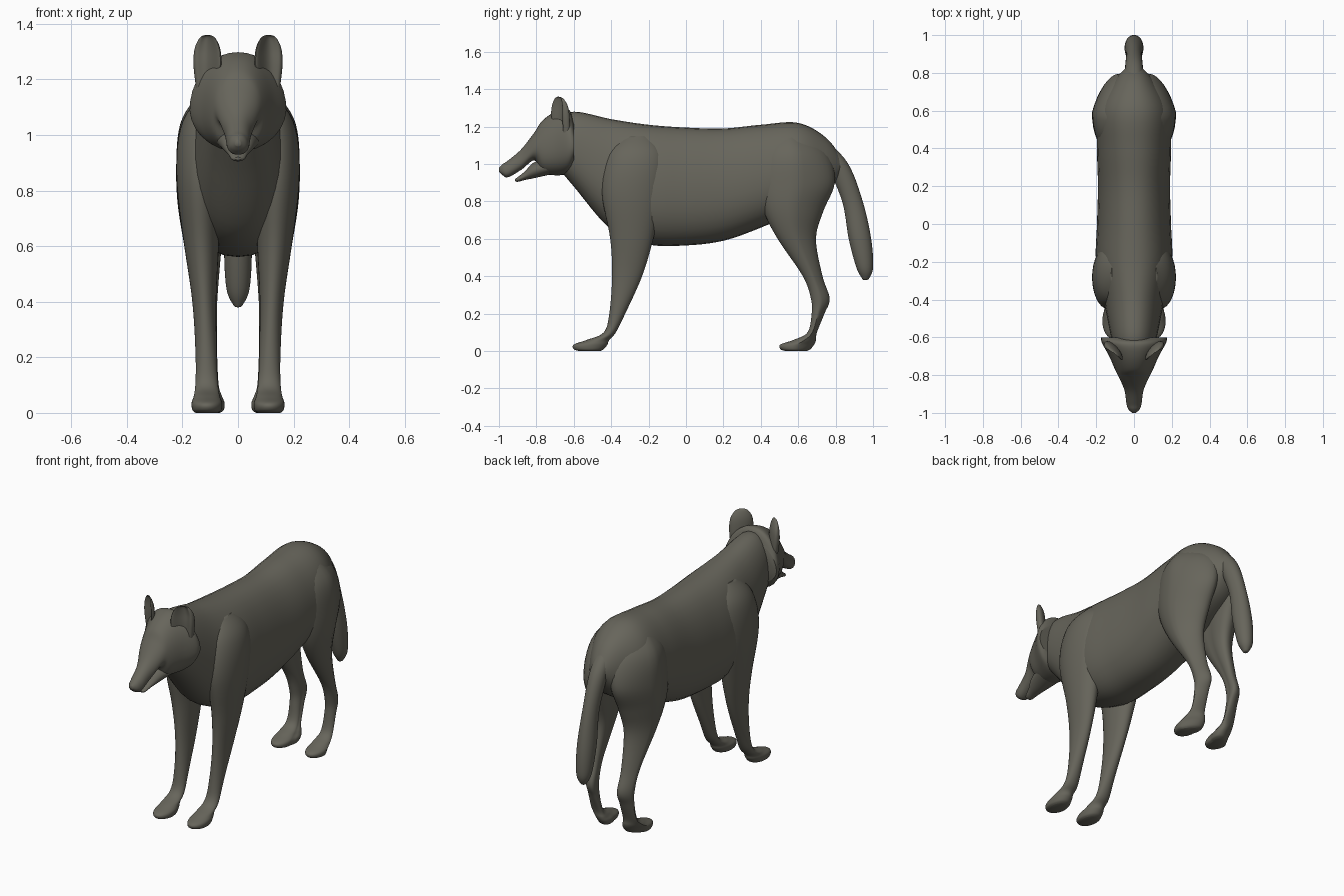
import bpy
import bmesh
from math import sin, cos, pi, copysign
from mathutils import Vector

default_cube = bpy.data.objects.get("Cube")
if default_cube:
    bpy.data.objects.remove(default_cube, do_unlink=True)

# One flat colour for the whole coat
coat = bpy.data.materials.new("grey_olive_coat")
coat.use_nodes = True
coat_colour = (0.135, 0.13, 0.105, 1)
coat.diffuse_color = coat_colour
coat.node_tree.nodes["Principled BSDF"].inputs["Base Color"].default_value = coat_colour

SIDES = {"left": 1, "right": -1}
SEGMENTS = 32
STEPS = 6


def smooth_rows(rows):
    """Spline through the cross-section rows so that the outline flows."""
    points = [Vector(row) for row in rows]
    padded = [points[0], *points, points[-1]]
    result = []
    for before, start, end, after in zip(padded, padded[1:], padded[2:], padded[3:]):
        leaving = (end - before) / 2
        arriving = (after - start) / 2
        for step in range(STEPS):
            t = step / STEPS
            blend = t * t * (3 - 2 * t)
            result.append(start.lerp(end, blend)
                          + leaving * (t * (1 - t) * (1 - t))
                          - arriving * (t * t * (1 - t)))
    result.append(points[-1])
    return result


def on_centreline(position):
    return 0


def leg_centre(position):
    """Legs spread slightly upward, then lean in toward the spine."""
    return 0.112 + 0.06 * position ** 2 - 0.05 * position ** 6


def ear_centre(position):
    return 0.11


def flat_ring(u, v, half):
    return 0


def ear_cup(u, v, half):
    """Hollow the front of the ear and sweep its outer edge back."""
    hollow = half * (1 - u * u) * max(-v, 0)
    return hollow + half * u * 0.7


def build_part(name, bm):
    """Turn the skinned rings into a smooth shaded object."""
    bmesh.ops.recalc_face_normals(bm, faces=bm.faces)
    mesh = bpy.data.meshes.new(name)
    bm.to_mesh(mesh)
    bm.free()
    mesh.materials.append(coat)
    part = bpy.data.objects.new(name, mesh)
    bpy.context.collection.objects.link(part)
    bpy.ops.object.select_all(action="DESELECT")
    part.select_set(True)
    bpy.context.view_layer.objects.active = part
    bpy.ops.object.shade_smooth_by_angle(angle=pi / 4)


def loft(name, axis, rows, side=1, power=2, taper=0, lean=0,
         centre=on_centreline, shape=flat_ring):
    """Skin oval rings. Each row: position on axis, low edge, high edge and
    half width. The low and high edges lie along z for a loft on y, and
    along y for a loft on z. Taper narrows the high edge, and lean pulls
    it toward the centreline."""
    bm = bmesh.new()
    rings = []
    for position, low, high, half in smooth_rows(rows):
        ring = []
        for i in range(SEGMENTS):
            angle = 2 * pi * i / SEGMENTS
            u = copysign(abs(cos(angle)) ** (2 / power), cos(angle))
            v = copysign(abs(sin(angle)) ** (2 / power), sin(angle))
            outward = u * (1 - taper * v) - lean * max(v, 0)
            x = side * (centre(position) + half * outward)
            across = (low + high + v * (high - low)) / 2 + shape(u, v, half)
            spot = (x, position, across) if axis == "y" else (x, across, position)
            ring.append(bm.verts.new(spot))
        rings.append(ring)
    for lower, upper in zip(rings, rings[1:]):
        for i in range(SEGMENTS):
            j = (i + 1) % SEGMENTS
            bm.faces.new((lower[i], lower[j], upper[j], upper[i]))
    bm.faces.new(rings[0])
    bm.faces.new(rings[-1])
    build_part(name, bm)


def paw_rows(toe):
    """Flat sole, rounded toes and a sloping top, starting at the toe tip."""
    return [
        (0, toe + 0.03, toe + 0.14, 0.04),
        (0.01, toe, toe + 0.16, 0.052),
        (0.035, toe, toe + 0.18, 0.055),
        (0.06, toe + 0.07, toe + 0.19, 0.047),
    ]


# Neck, chest, belly and rump
body_rows = [
    (-0.7, 1, 1.23, 0.09),
    (-0.6, 0.88, 1.28, 0.12),
    (-0.4, 0.65, 1.24, 0.16),
    (-0.2, 0.57, 1.21, 0.2),
    (0, 0.565, 1.195, 0.195),
    (0.2, 0.59, 1.19, 0.19),
    (0.4, 0.66, 1.21, 0.195),
    (0.6, 0.75, 1.22, 0.19),
    (0.75, 0.84, 1.14, 0.11),
    (0.84, 0.97, 1.02, 0.03),
]
loft("body", "y", body_rows, power=2.2, taper=0.1)

# Drooping tail
tail_rows = [
    (1.13, 0.68, 0.75, 0.04),
    (1, 0.75, 0.868, 0.048),
    (0.8, 0.835, 0.945, 0.042),
    (0.6, 0.87, 0.99, 0.05),
    (0.45, 0.91, 1, 0.042),
    (0.39, 0.94, 0.98, 0.018),
    (0.38, 0.95, 0.96, 0.004),
]
loft("tail", "z", tail_rows)

# Skull and upper muzzle, flaring back to the cheek ruff
head_rows = [
    (-1, 0.96, 0.98, 0.01),
    (-0.98, 0.94, 1, 0.03),
    (-0.95, 0.93, 1.02, 0.04),
    (-0.88, 0.97, 1.08, 0.05),
    (-0.81, 1.02, 1.17, 0.08),
    (-0.77, 0.955, 1.23, 0.1),
    (-0.7, 0.94, 1.28, 0.13),
    (-0.63, 0.95, 1.295, 0.168),
    (-0.6, 1, 1.23, 0.172),
]
loft("head", "y", head_rows, power=2.2, taper=0.12)

# Lower jaw, slightly open
jaw_rows = [
    (-0.915, 0.91, 0.92, 0.01),
    (-0.9, 0.905, 0.93, 0.025),
    (-0.86, 0.915, 0.962, 0.038),
    (-0.81, 0.925, 1.01, 0.06),
    (-0.7, 0.95, 1.04, 0.09),
]
loft("lower_jaw", "y", jaw_rows)

# Front leg from paw to shoulder
front_leg_rows = paw_rows(toe=-0.6) + [
    (0.1, -0.44, -0.375, 0.041),
    (0.2, -0.41, -0.325, 0.038),
    (0.4, -0.395, -0.235, 0.043),
    (0.6, -0.405, -0.175, 0.062),
    (0.85, -0.45, -0.12, 0.085),
    (1.05, -0.42, -0.11, 0.088),
    (1.15, -0.34, -0.18, 0.045),
]

# Hind leg from paw through hock to haunch
hind_leg_rows = paw_rows(toe=0.505) + [
    (0.1, 0.65, 0.7, 0.037),
    (0.2, 0.672, 0.74, 0.034),
    (0.28, 0.668, 0.768, 0.036),
    (0.4, 0.625, 0.73, 0.04),
    (0.6, 0.49, 0.695, 0.062),
    (0.75, 0.415, 0.735, 0.08),
    (0.9, 0.39, 0.795, 0.088),
    (1.06, 0.41, 0.76, 0.092),
    (1.17, 0.48, 0.64, 0.05),
]

# Upright rounded ear
ear_rows = [
    (1.16, -0.7, -0.63, 0.04),
    (1.25, -0.715, -0.635, 0.05),
    (1.31, -0.71, -0.645, 0.046),
    (1.35, -0.695, -0.665, 0.027),
    (1.36, -0.685, -0.68, 0.005),
]

for side_name, sign in SIDES.items():
    loft(side_name + "_front_leg", "z", front_leg_rows, sign, centre=leg_centre)
    loft(side_name + "_hind_leg", "z", hind_leg_rows, sign, lean=0.6, centre=leg_centre)
    loft(side_name + "_ear", "z", ear_rows, sign, centre=ear_centre, shape=ear_cup)
